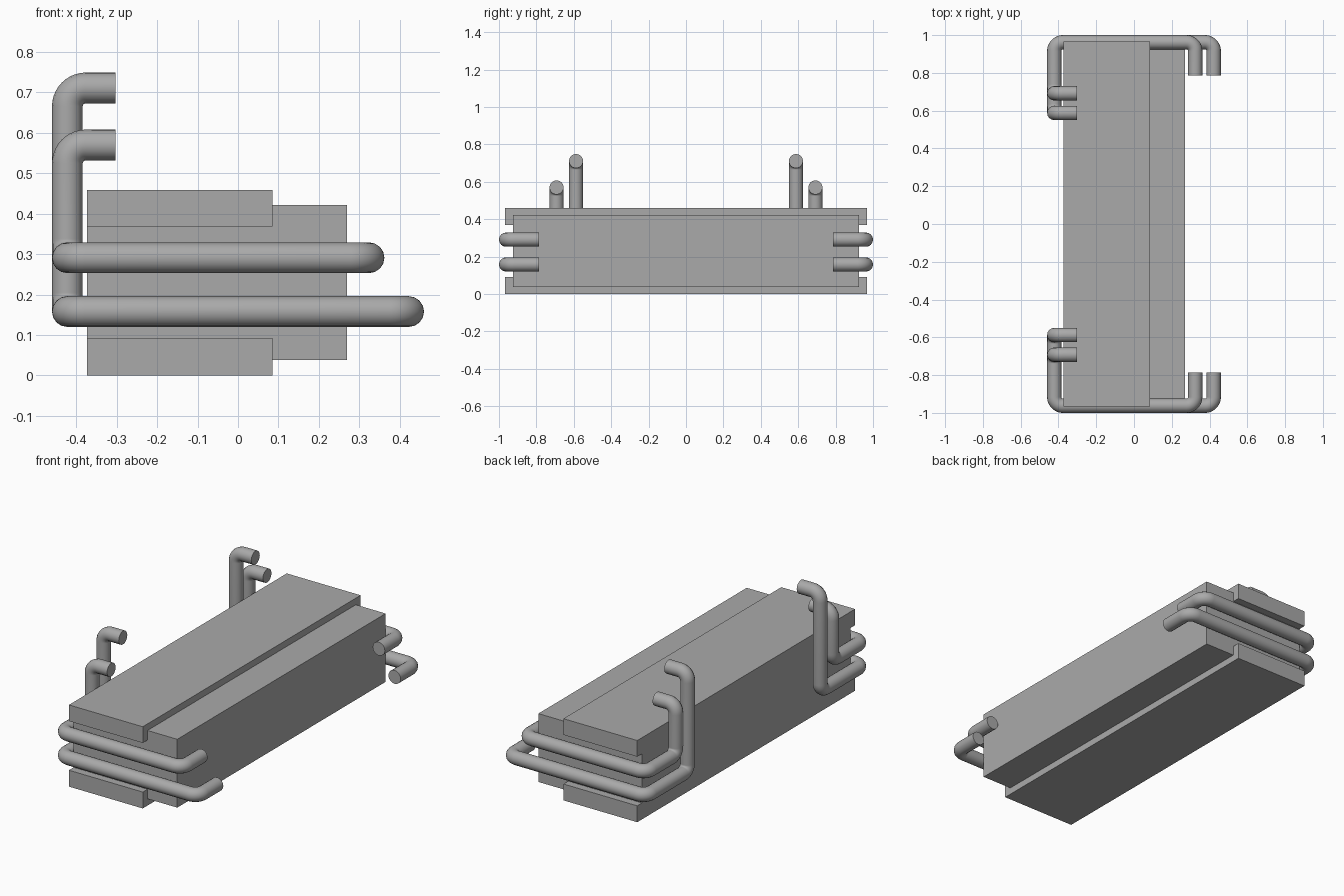
import bpy
from mathutils import Vector

if "Cube" in bpy.data.objects:
    bpy.data.objects.remove(bpy.data.objects["Cube"])

grey = bpy.data.materials.new("plain grey")
grey.diffuse_color = (0.4, 0.4, 0.4, 1)
grey.use_nodes = True
grey.node_tree.nodes["Principled BSDF"].inputs["Base Color"].default_value = grey.diffuse_color


def extrude_profile(name, profile, half_y):
    """Extrude an xz outline symmetrically along y."""
    n = len(profile)
    verts = [(x, y, z) for y in (-half_y, half_y) for x, z in profile]
    faces = [tuple(range(n)), tuple(range(2 * n - 1, n - 1, -1))]
    faces += [(i, i + n, (i + 1) % n + n, (i + 1) % n) for i in range(n)]
    mesh = bpy.data.meshes.new(name)
    mesh.from_pydata(verts, [], faces)
    mesh.materials.append(grey)
    obj = bpy.data.objects.new(name, mesh)
    bpy.context.collection.objects.link(obj)
    return obj


def rounded_path(corners, radius, steps=10):
    """Replace each right-angle corner by an arc."""
    pts = [Vector(c) for c in corners]
    path = [pts[0]]
    for a, b, c in zip(pts, pts[1:], pts[2:]):
        u, v = (a - b).normalized(), (c - b).normalized()
        centre = b + (u + v) * radius
        for i in range(steps + 1):
            t = i / steps
            # circular sweep from -v to -u about the arc centre
            d = (-v).slerp(-u, t) if hasattr(v, "slerp") else -v.lerp(u, t).normalized()
            path.append(centre + d * radius)
    return path + [pts[-1]]


def pipe(name, corners):
    """Round pipe with bends, mirrored to the other end of the body."""
    curve = bpy.data.curves.new(name, 'CURVE')
    curve.dimensions = '3D'
    curve.bevel_depth = 0.038
    curve.bevel_resolution = 6
    curve.use_fill_caps = True
    path = rounded_path(corners, 0.046)
    spline = curve.splines.new('POLY')
    spline.points.add(len(path) - 1)
    for p, co in zip(spline.points, path):
        p.co = (*co, 1)
    curve.materials.append(grey)
    obj = bpy.data.objects.new(name, curve)
    bpy.context.collection.objects.link(obj)
    bpy.ops.object.select_all(action='DESELECT')
    obj.select_set(True)
    bpy.context.view_layer.objects.active = obj
    bpy.ops.object.convert(target='MESH')
    obj = bpy.context.view_layer.objects.active
    bpy.ops.object.shade_smooth_by_angle(angle=0.7)
    mirror = obj.modifiers.new("mirror", 'MIRROR')
    mirror.use_axis = (False, True, False)
    mirror.use_mirror_merge = False


# Main body, stepped where the two plates sit
L, M, R = -0.374, 0.085, 0.27
extrude_profile("body", [(L, 0.092), (M, 0.092), (M, 0.038), (R, 0.038),
                         (R, 0.422), (M, 0.422), (M, 0.368), (L, 0.368)], 0.925)

# Top and bottom plates, slightly longer than the body
for name, z0, z1 in (("bottom_plate", 0, 0.092), ("top_plate", 0.368, 0.459)):
    extrude_profile(name, [(L, z0), (M, z0), (M, z1), (L, z1)], 0.967)

# Pipes: right end stub, across the end face, along the back, up, and in
for name, x_end, z_low, y_up, z_top in (("lower_pipe", 0.422, 0.158, -0.588, 0.711),
                                        ("upper_pipe", 0.324, 0.291, -0.692, 0.570)):
    pipe(name, [(x_end, -0.787, z_low), (x_end, -0.962, z_low),
                (-0.422, -0.962, z_low), (-0.422, y_up, z_low),
                (-0.422, y_up, z_top), (-0.303, y_up, z_top)])
